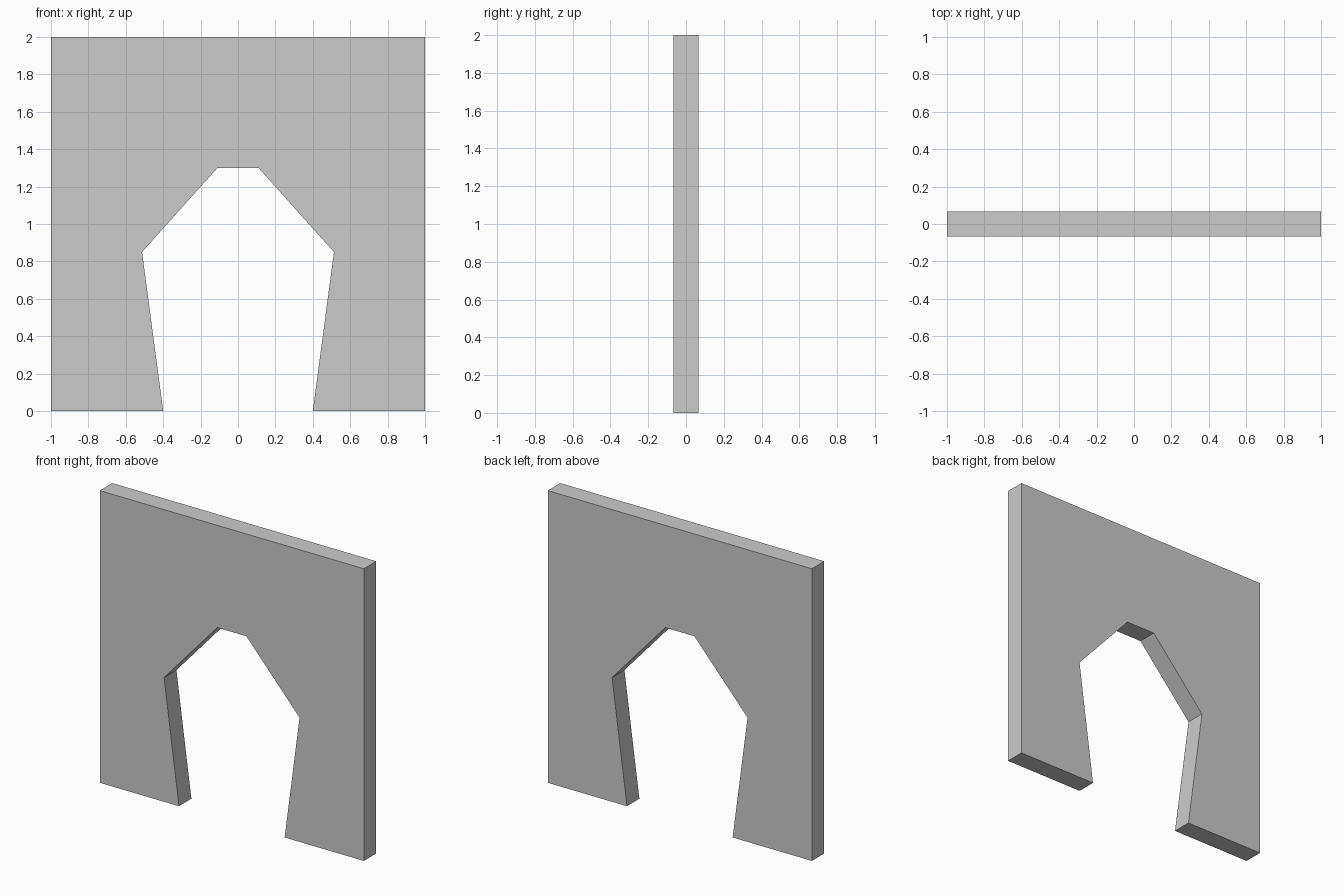
import bpy
import bmesh

if "Cube" in bpy.data.objects:
    bpy.data.objects.remove(bpy.data.objects["Cube"])

HALF_THICKNESS = 0.067

# Right half of the wall outline: outer edge, then the opening from base to crown
right_half = [(0.11, 1.30), (0.513, 0.85), (0.40, 0.0), (1.0, 0.0), (1.0, 2.0)]
left_half = [(-x, z) for x, z in reversed(right_half)]

# Wall with faceted doorway, extruded through its thickness
bm = bmesh.new()
outline = [bm.verts.new((x, -HALF_THICKNESS, z)) for x, z in right_half + left_half]
front = bm.faces.new(outline)
extruded = bmesh.ops.extrude_face_region(bm, geom=[front], use_keep_orig=True)
back_verts = [g for g in extruded["geom"] if isinstance(g, bmesh.types.BMVert)]
bmesh.ops.translate(bm, verts=back_verts, vec=(0, 2 * HALF_THICKNESS, 0))
bmesh.ops.recalc_face_normals(bm, faces=bm.faces)

mesh = bpy.data.meshes.new("doorway_wall")
bm.to_mesh(mesh)
bm.free()
wall = bpy.data.objects.new("doorway_wall", mesh)
bpy.context.collection.objects.link(wall)
